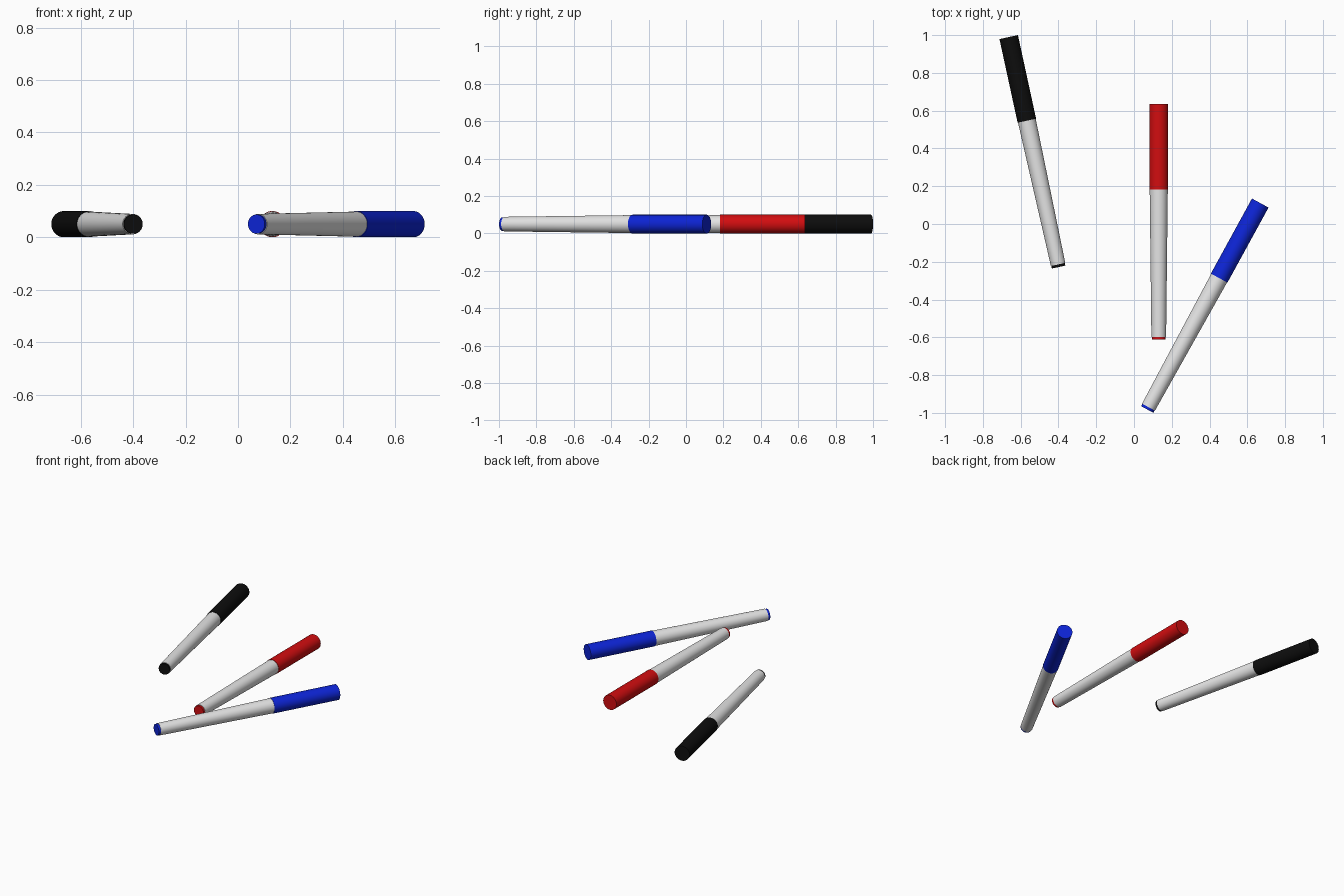
import bpy, bmesh, math
from mathutils import Matrix, Vector

if "Cube" in bpy.data.objects:
    bpy.data.objects.remove(bpy.data.objects["Cube"])

SIDES = 48
LENGTH = 1.246      # whole pen
CAP = 0.453         # cap length
PLUG = 0.014        # visible end plug


def material(name, rgb):
    m = bpy.data.materials.new(name)
    m.diffuse_color = (*rgb, 1)
    m.use_nodes = True
    m.node_tree.nodes["Principled BSDF"].inputs["Base Color"].default_value = m.diffuse_color
    return m


white = material("barrel white", (0.78, 0.78, 0.78))
inks = {
    "black": material("ink black", (0.004, 0.004, 0.004)),
    "red": material("ink red", (0.64, 0.004, 0.005)),
    "blue": material("ink blue", (0.004, 0.018, 0.68)),
}


def tube(name, y0, y1, r0, r1, mat, place):
    """Closed tapered cylinder along y, from radius r0 at y0 to r1 at y1."""
    bm = bmesh.new()
    bmesh.ops.create_cone(bm, cap_ends=True, segments=SIDES,
                          radius1=r0, radius2=r1, depth=y1 - y0)
    bm.transform(Matrix.Translation((0, (y0 + y1) / 2, 0)) @ Matrix.Rotation(-math.pi / 2, 4, 'X'))
    me = bpy.data.meshes.new(name)
    bm.to_mesh(me)
    bm.free()
    ob = bpy.data.objects.new(name, me)
    bpy.context.collection.objects.link(ob)
    me.materials.append(mat)
    ob.matrix_world = place
    bpy.ops.object.select_all(action='DESELECT')
    ob.select_set(True)
    bpy.context.view_layer.objects.active = ob
    bpy.ops.object.shade_smooth_by_angle(angle=math.radians(35))


def pen(colour, x, y, degrees):
    """Marker with its plug end at (x, y), pointing along y turned by degrees."""
    place = Matrix.Translation((x, y, 0.05)) @ Matrix.Rotation(math.radians(degrees), 4, 'Z')
    ink = inks[colour]
    tube(colour + "_cap", LENGTH - CAP, LENGTH, 0.05, 0.05, ink, place)
    tube(colour + "_barrel", PLUG, LENGTH - CAP + 0.005, 0.039, 0.048, white, place)
    tube(colour + "_end_plug", 0, PLUG + 0.005, 0.0365, 0.0365, ink, place)


pen("black", -0.399, -0.228, 12.25)
pen("red", 0.131, -0.611, 0)
pen("blue", 0.070, -0.982, -28.7)
